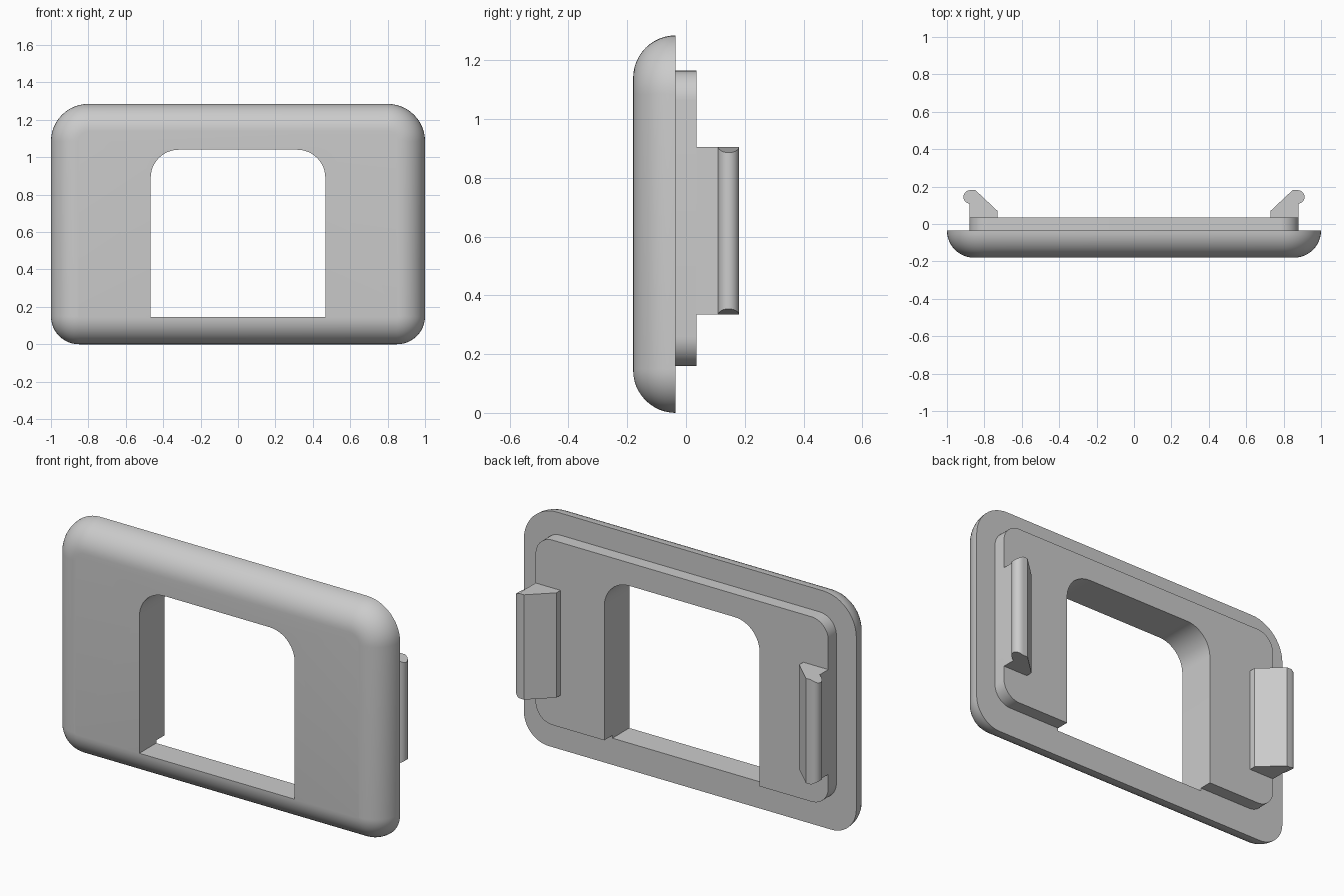
import bpy, bmesh
from math import sin, cos, pi, radians

if "Cube" in bpy.data.objects:
    bpy.data.objects.remove(bpy.data.objects["Cube"])

grey = bpy.data.materials.new("plain grey")
grey.use_nodes = True
colour = (0.6, 0.6, 0.6, 1)
grey.diffuse_color = colour
grey.node_tree.nodes["Principled BSDF"].inputs["Base Color"].default_value = colour


def rounded_rect(x0, x1, z0, z1, r_low, r_top, inset=0.0, steps=12):
    """Outline in x and z, with its own corner radius below and above."""
    pts = []
    for cx, cz, r, start in (
        (x1 - r_low, z0 + r_low, r_low, -pi / 2), (x1 - r_top, z1 - r_top, r_top, 0),
        (x0 + r_top, z1 - r_top, r_top, pi / 2), (x0 + r_low, z0 + r_low, r_low, pi),
    ):
        n = steps if r > 0 else 0
        for i in range(n + 1):
            a = start + (pi / 2 * i / n if n else 0)
            pts.append((cx + (r - inset) * cos(a), cz + (r - inset) * sin(a)))
    return pts


def loft(name, rings):
    """Skin matching rings of 3D points and cap both ends."""
    bm = bmesh.new()
    loops = [[bm.verts.new(p) for p in ring] for ring in rings]
    for a, b in zip(loops, loops[1:]):
        for i in range(len(a)):
            j = (i + 1) % len(a)
            bm.faces.new((a[i], a[j], b[j], b[i]))
    bm.faces.new(loops[0])
    bm.faces.new(loops[-1])
    bmesh.ops.recalc_face_normals(bm, faces=bm.faces)
    mesh = bpy.data.meshes.new(name)
    bm.to_mesh(mesh)
    bm.free()
    mesh.materials.append(grey)
    ob = bpy.data.objects.new(name, mesh)
    bpy.context.collection.objects.link(ob)
    return ob


def at_depth(outline, y):
    return [(x, y, z) for x, z in outline]


def activate(ob):
    bpy.ops.object.select_all(action="DESELECT")
    ob.select_set(True)
    bpy.context.view_layer.objects.active = ob


# Front plate with a quarter-round rim
back, rim = -0.035, 0.145
rings = []
for i in range(13):
    a = pi / 2 * i / 12
    outline = rounded_rect(-1, 1, 0, 1.285, 0.15, 0.2, rim * (1 - cos(a)))
    rings.append(at_depth(outline, back - rim * sin(a)))
plate = loft("front_plate", rings)

# Raised step behind the plate
outline = rounded_rect(-0.88, 0.88, 0.16, 1.165, 0.1, 0.1)
step = loft("rear_step", [at_depth(outline, y) for y in (back, 0.035)])

# Window through plate and step
outline = rounded_rect(-0.467, 0.467, 0.145, 1.04, 0, 0.15)
cutter = loft("window_cutter", [at_depth(outline, y) for y in (-0.4, 0.4)])
cutter.hide_render = True
for ob in (plate, step):
    activate(ob)
    cut = ob.modifiers.new("window", "BOOLEAN")
    cut.object = cutter
    cut.solver = "EXACT"
    bpy.ops.object.modifier_apply(modifier=cut.name)
bpy.data.objects.remove(cutter)

# Snap clips: sloped back, round bead on the outer edge with tapered ends
bead_x, bead_y, bead_r = 0.876, 0.145, 0.036
profile = [(0.73, 0.03), (0.88, 0.03), (0.88, 0.109)]
for i in range(11):
    a = radians(-80 + 17 * i)
    profile.append((bead_x + bead_r * cos(a), bead_y + bead_r * sin(a)))
profile += [(0.848, 0.181), (0.73, 0.07)]


def clip_end(side, z, inward):
    return [(side * x, y, z + inward * max(0, x - 0.88) * 0.6) for x, y in profile]


clips = [loft(name, [clip_end(side, 0.335, 1), clip_end(side, 0.905, -1)])
         for name, side in (("left_clip", 1), ("right_clip", -1))]

for ob in [plate, step] + clips:
    activate(ob)
    bpy.ops.object.shade_smooth_by_angle(angle=radians(30))
